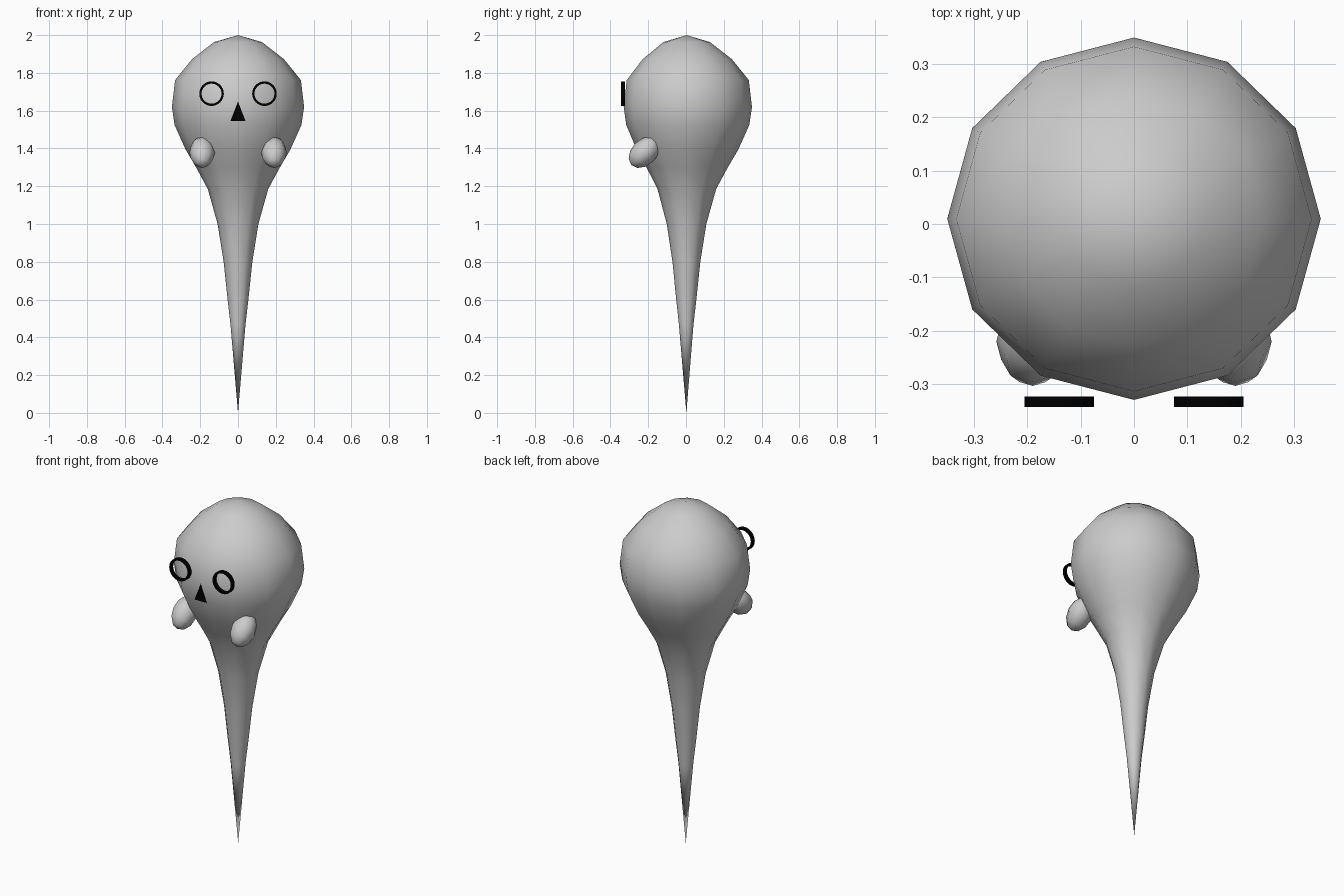
import bpy, bmesh, math
from mathutils import Matrix

if "Cube" in bpy.data.objects:
    bpy.data.objects.remove(bpy.data.objects["Cube"])


def make(name, bm, smooth=True, mat=None):
    bmesh.ops.recalc_face_normals(bm, faces=bm.faces)
    me = bpy.data.meshes.new(name)
    bm.to_mesh(me)
    bm.free()
    for p in me.polygons:
        p.use_smooth = smooth
    if mat:
        me.materials.append(mat)
    ob = bpy.data.objects.new(name, me)
    bpy.context.collection.objects.link(ob)
    return ob


black = bpy.data.materials.new("black")
black.diffuse_color = (0.0, 0.0, 0.0, 1)
black.use_nodes = True
black.node_tree.nodes["Principled BSDF"].inputs["Base Color"].default_value = black.diffuse_color

# Body: 12-sided teardrop, round head tapering to a pointed tail
profile = [(0.127, 1.963), (0.243, 1.873), (0.333, 1.762), (0.35, 1.62),
           (0.336, 1.525), (0.278, 1.395), (0.222, 1.30), (0.16, 1.185),
           (0.108, 1.0), (0.076, 0.80), (0.055, 0.60), (0.04, 0.47)]
N = 12
bm = bmesh.new()
rings = []
for r, z in profile:
    rings.append([bm.verts.new((r * math.cos(2 * math.pi * i / N),
                                0.97 * r * math.sin(2 * math.pi * i / N) + 0.028 * r, z))
                  for i in range(N)])
top = bm.verts.new((0, 0.003, 2.0))
tip = bm.verts.new((0, 0.002, 0.0))
for i in range(N):
    j = (i + 1) % N
    bm.faces.new((top, rings[0][i], rings[0][j]))
    bm.faces.new((tip, rings[-1][j], rings[-1][i]))
    for a, b in zip(rings, rings[1:]):
        bm.faces.new((a[i], b[i], b[j], a[j]))
make("body", bm)

for side, s in (("left", 1), ("right", -1)):
    # Hands: stubby low-poly ellipsoids tilted forward and down
    bm = bmesh.new()
    m = (Matrix.Translation((s * 0.19, -0.22, 1.38))
         @ Matrix.Rotation(math.radians(-45), 4, 'X')
         @ Matrix.Diagonal((0.068, 0.068, 0.097, 1)))
    bmesh.ops.create_uvsphere(bm, u_segments=8, v_segments=6, radius=1, matrix=m)
    make(side + "_hand", bm)

    # Eyes: thin flat rings standing just off the face
    bm = bmesh.new()
    M = 32
    section = [(0.065, -0.343), (0.065, -0.323), (0.053, -0.323), (0.053, -0.343)]
    loops = [[bm.verts.new((s * 0.14 + r * math.cos(2 * math.pi * i / M), y,
                            1.69 + r * math.sin(2 * math.pi * i / M)))
              for i in range(M)] for r, y in section]
    for k in range(4):
        a, b = loops[k], loops[(k + 1) % 4]
        for i in range(M):
            j = (i + 1) % M
            bm.faces.new((a[i], a[j], b[j], b[i]))
    make(side + "_eye_ring", bm, False, black)

# Nose: flat black triangle
bm = bmesh.new()
bm.faces.new([bm.verts.new(v) for v in
              ((-0.04, -0.344, 1.545), (0.04, -0.344, 1.545), (0, -0.344, 1.648))])
make("nose", bm, False, black)
